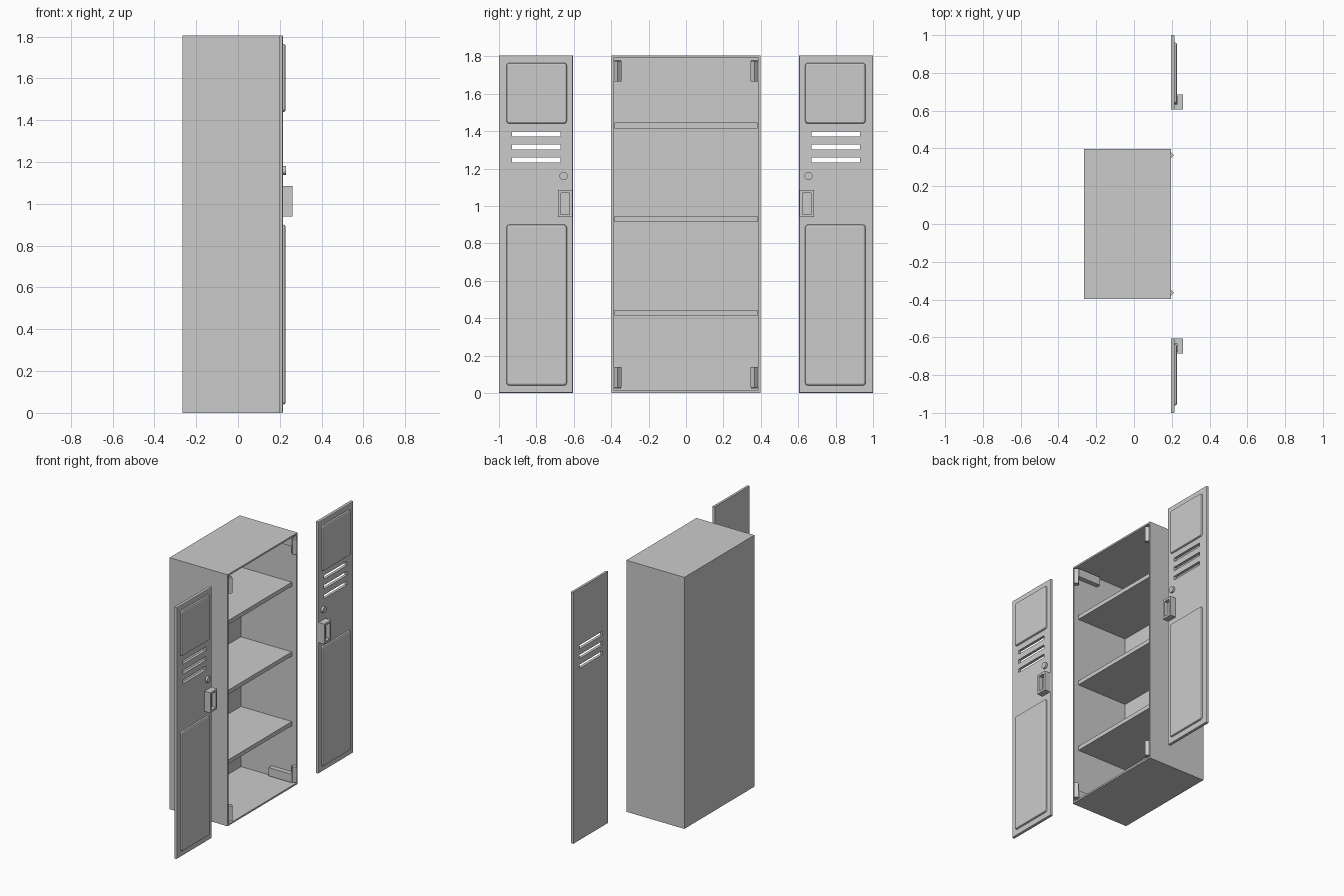
import bpy, bmesh, math
from mathutils import Matrix, Vector

cube = bpy.data.objects.get("Cube")
if cube:
    bpy.data.objects.remove(cube, do_unlink=True)

GREY = (0.6, 0.6, 0.6, 1.0)
metal = bpy.data.materials.new("grey_metal")
metal.use_nodes = True
metal.diffuse_color = GREY
metal.node_tree.nodes["Principled BSDF"].inputs["Base Color"].default_value = GREY


def finish(name, bm):
    bmesh.ops.recalc_face_normals(bm, faces=bm.faces)
    mesh = bpy.data.meshes.new(name)
    bm.to_mesh(mesh)
    bm.free()
    mesh.materials.append(metal)
    obj = bpy.data.objects.new(name, mesh)
    bpy.context.collection.objects.link(obj)
    return obj


def box_mesh(x, y, z):
    """Box spanning three (low, high) ranges."""
    bm = bmesh.new()
    spans = [Vector(sorted(r)) for r in (x, y, z)]
    size = [s[1] - s[0] for s in spans]
    centre = Vector([(s[0] + s[1]) / 2 for s in spans])
    bmesh.ops.create_cube(bm, size=1, matrix=Matrix.Translation(centre) @ Matrix.Diagonal((*size, 1)))
    return bm


def box(name, x, y, z):
    return finish(name, box_mesh(x, y, z))


def bevel_upright_corners(bm, radius, axis):
    edges = [e for e in bm.edges
             if abs((e.verts[0].co - e.verts[1].co).normalized()[axis]) > 0.9]
    bmesh.ops.bevel(bm, geom=edges, offset=radius, segments=3, profile=0.5, affect='EDGES')


def front_face(bm):
    return max(bm.faces, key=lambda f: f.calc_center_median().x)


def hollow(bm, rim, depth):
    """Sink the front face into the box, leaving a rim."""
    face = front_face(bm)
    bmesh.ops.inset_individual(bm, faces=[face], thickness=rim)
    ret = bmesh.ops.extrude_discrete_faces(bm, faces=[face])
    bmesh.ops.translate(bm, verts=ret["faces"][0].verts, vec=(-depth, 0, 0))


def bevel_front(bm, width):
    bmesh.ops.bevel(bm, geom=list(front_face(bm).edges), offset=width, segments=2,
                    profile=0.5, affect='EDGES')


def panel(name, y, z):
    bm = box_mesh((0.21, 0.228), y, z)
    bevel_upright_corners(bm, 0.015, 0)
    bevel_front(bm, 0.01)
    finish(name, bm)


# Cabinet shell, open towards +x
shell = box_mesh((-0.265, 0.195), (-0.397, 0.397), (0, 1.805))
hollow(shell, 0.017, 0.44)
finish("cabinet_shell", shell)

# Shelves
for i, z in enumerate((0.43, 0.93, 1.43)):
    box(f"shelf_{i + 1}", (-0.25, 0.16), (-0.382, 0.382), (z - 0.015, z + 0.015))

for side, s in (("left", 1), ("right", -1)):
    # Hinge arms and pivots in the corners of the opening
    for level, low, pivot in (("lower", 0.025, 0.085), ("upper", 1.72, 1.72)):
        box(f"{side}_{level}_hinge_arm", (0, 0.185), (s * 0.348, s * 0.382), (low, low + 0.06))
        bm = bmesh.new()
        bmesh.ops.create_cone(bm, cap_ends=True, segments=4, radius1=0.021, radius2=0.021, depth=0.11,
                              matrix=Matrix.Translation((0.191, s * 0.365, pivot)))
        finish(f"{side}_{level}_hinge_pivot", bm)

    # Door slab with three vent slots cut through
    slab = box_mesh((0.195, 0.215), (s * 0.605, s), (0, 1.805))
    bevel_front(slab, 0.005)
    door = finish(f"{side}_door", slab)
    for z in (1.385, 1.315, 1.245):
        cutter = box("slot_cutter", (0.1, 0.3), (s * 0.67, s * 0.93), (z - 0.014, z + 0.014))
        cutter.hide_render = True
        mod = door.modifiers.new("slot", 'BOOLEAN')
        mod.operation = 'DIFFERENCE'
        mod.solver = 'EXACT'
        mod.object = cutter
        bpy.context.view_layer.objects.active = door
        bpy.ops.object.modifier_apply(modifier=mod.name)
        bpy.data.objects.remove(cutter, do_unlink=True)

    # Raised panels
    panel(f"{side}_upper_panel", (s * 0.637, s * 0.96), (1.44, 1.765))
    panel(f"{side}_lower_panel", (s * 0.637, s * 0.96), (0.04, 0.9))

    # Round lock
    bm = bmesh.new()
    turn = Matrix.Translation((0.22, s * 0.655, 1.16)) @ Matrix.Rotation(math.pi / 2, 4, 'Y')
    bmesh.ops.create_cone(bm, cap_ends=True, segments=20, radius1=0.022, radius2=0.022,
                          depth=0.02, matrix=turn)
    finish(f"{side}_lock", bm)

    # Handle with a finger recess
    handle = box_mesh((0.21, 0.26), (s * 0.607, s * 0.685), (0.94, 1.085))
    hollow(handle, 0.022, 0.03)
    finish(f"{side}_handle", handle)
